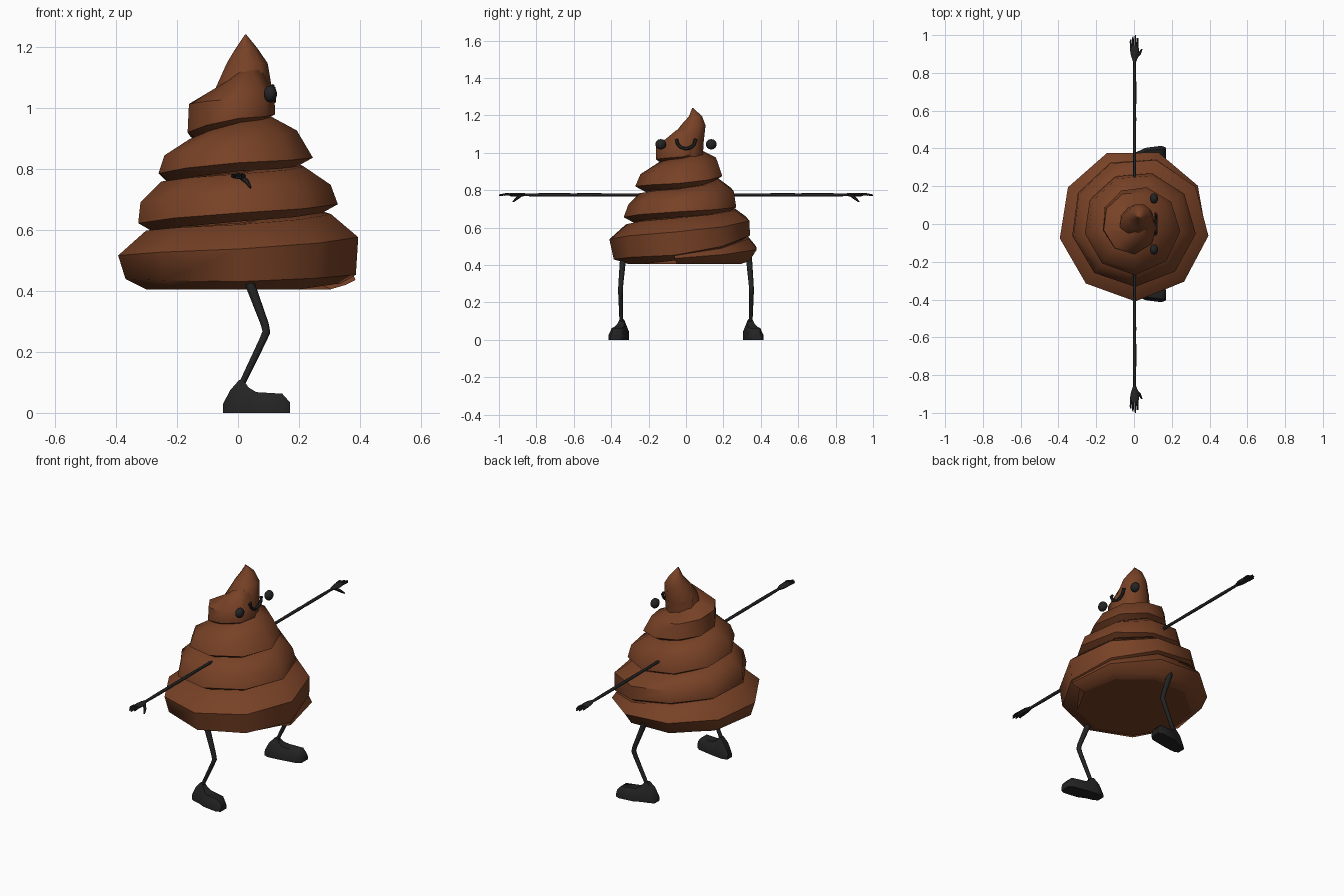
import bpy, bmesh, math
from mathutils import Vector

if "Cube" in bpy.data.objects:
    bpy.data.objects.remove(bpy.data.objects["Cube"])


def material(name, rgb):
    m = bpy.data.materials.new(name)
    m.diffuse_color = (*rgb, 1)
    m.use_nodes = True
    m.node_tree.nodes["Principled BSDF"].inputs["Base Color"].default_value = m.diffuse_color
    return m


BROWN = material("brown", (0.185, 0.053, 0.019))
BLACK = material("soft black", (0.017, 0.017, 0.018))


def finish(bm, name, mat, angle=50, recalc=True):
    if recalc:
        bmesh.ops.recalc_face_normals(bm, faces=bm.faces)
    me = bpy.data.meshes.new(name)
    bm.to_mesh(me)
    bm.free()
    ob = bpy.data.objects.new(name, me)
    bpy.context.collection.objects.link(ob)
    me.materials.append(mat)
    bpy.ops.object.select_all(action='DESELECT')
    ob.select_set(True)
    bpy.context.view_layer.objects.active = ob
    bpy.ops.object.shade_smooth_by_angle(angle=math.radians(angle))
    return ob


def loft(bm, rings):
    """Skin a list of point rings and cap both ends."""
    vr = [[bm.verts.new(p) for p in r] for r in rings]
    n = len(vr[0])
    for a, b in zip(vr, vr[1:]):
        for i in range(n):
            bm.faces.new((a[i], a[(i + 1) % n], b[(i + 1) % n], b[i]))
    bm.faces.new(vr[0][::-1])
    bm.faces.new(vr[-1])


def tube(bm, pts, radii, sides=8):
    """Round tube through points."""
    pts = [Vector(p) for p in pts]
    rings = []
    for i, p in enumerate(pts):
        d = (pts[min(i + 1, len(pts) - 1)] - pts[max(i - 1, 0)]).normalized()
        ref = Vector((1, 0, 0)) if abs(d.x) < 0.8 else Vector((0, 1, 0))
        a = d.cross(ref).normalized()
        b = d.cross(a)
        rings.append([p + radii[i] * (a * math.cos(t) + b * math.sin(t))
                      for t in (2 * math.pi * k / sides for k in range(sides))])
    loft(bm, rings)


# Coiled body: per quarter turn, (radius, height) of lower edge, bulge and top
COIL = [
    (.350, .420, .380, .435, .375, .450), (.350, .420, .393, .495, .340, .565),
    (.365, .440, .389, .513, .297, .595), (.377, .430, .400, .537, .313, .617),
    (.382, .455, .388, .580, .300, .655), (.345, .585, .340, .650, .260, .700),
    (.325, .617, .320, .686, .250, .755), (.325, .655, .300, .725, .243, .783),
    (.323, .687, .300, .750, .210, .810), (.265, .714, .254, .805, .180, .860),
    (.258, .780, .240, .838, .160, .890), (.265, .820, .238, .885, .140, .950),
    (.240, .838, .185, .930, .100, .975), (.190, .885, .168, .965, .070, 1.01),
    (.165, .913, .160, 1.01, .055, 1.055), (.158, .965, .158, 1.03, .060, 1.11),
    (.116, .980, .113, 1.045, .080, 1.13), (.075, 1.02, .095, 1.07, .070, 1.14),
    (.070, 1.05, .075, 1.06, .030, 1.13),
]


def coil_section(u):
    t = min(max((u + 360) / 90, 0), len(COIL) - 1.001)
    i = int(t)
    rl, zl, rm, zm, rt, zt = [a + (b - a) * (t - i) for a, b in zip(COIL[i], COIL[i + 1])]
    under = (.30, .405) if u < -20 else (max(rl - .05, .02), zl - .028)
    prof = [under, (rl, zl), (rm, zm), (rt, zt), (rt * .5, zt + .005)]
    c, s = math.cos(math.radians(u)), math.sin(math.radians(u))
    return [(r * 1.025 * c, r * 1.025 * s, z) for r, z in prof]


bm = bmesh.new()
cols = [[bm.verts.new(p) for p in coil_section(-369 + 40 * k)] for k in range(41)]
for a, b in zip(cols, cols[1:]):
    for j in range(4):
        bm.faces.new((a[j], b[j], b[j + 1], a[j + 1]))
bm.faces.new(cols[0])
bm.faces.new(cols[-1][::-1])
# flat underside
base = [bm.verts.new((.31 * math.cos(math.radians(31 + 40 * k)),
                      .31 * math.sin(math.radians(31 + 40 * k)), .405)) for k in range(9)]
bm.faces.new(base[::-1])
finish(bm, "coiled_body", BROWN, recalc=False)

# Curled tip
bm = bmesh.new()
tip = [(.98, .015, 0, .095), (1.06, .018, .005, .095), (1.146, .03, .04, .068),
       (1.195, .028, .052, .036), (1.24, .025, .035, .002)]
loft(bm, [[(cx + r * math.cos(math.radians(31 + 40 * k)),
            cy + r * math.sin(math.radians(31 + 40 * k)), z) for k in range(9)]
          for z, cx, cy, r in tip])
finish(bm, "curled_tip", BROWN)

# Smile
bm = bmesh.new()
arc = [math.radians(180 + 180 * k / 10) for k in range(11)]
tube(bm, [(.116, .05 * math.cos(t), 1.068 + .046 * math.sin(t)) for t in arc],
     [.007] + [.009] * 9 + [.007], 6)
for s in (-1, 1):
    tube(bm, [(.114, s * .059, 1.064), (.114, s * .041, 1.071)], [.007, .007], 6)
finish(bm, "smile", BLACK)

for s, side in ((-1, "right"), (1, "left")):
    # Eye
    bm = bmesh.new()
    bmesh.ops.create_uvsphere(bm, u_segments=10, v_segments=7, radius=1)
    for v in bm.verts:
        v.co = (.106 + .023 * v.co.x, s * .135 + .029 * v.co.y, 1.045 + .028 * v.co.z)
    finish(bm, side + "_eye", BLACK)

    # Arm with a slight elbow
    bm = bmesh.new()
    tube(bm, [(.003, s * y, .775) for y in (.15, .38, .56, .60, .64, .75, .88)],
         [.008, .008, .009, .008, .009, .009, .007])
    finish(bm, side + "_arm", BLACK)

    # Hand: palm, four fingers, thumb
    bm = bmesh.new()
    palm = [(.86, .003, .009, .008), (.89, .004, .020, .010),
            (.92, .003, .024, .010), (.945, .002, .021, .008)]
    loft(bm, [[(cx + w * math.cos(math.radians(45 * k)), s * y,
                .776 + h * math.sin(math.radians(45 * k))) for k in range(8)]
              for y, cx, w, h in palm])
    for x, end in ((-.016, .975), (-.005, .993), (.007, 1.0), (.018, .985)):
        tube(bm, [(x, s * .935, .777), (x * 1.1, s * .965, .778), (x * 1.1, s * end, .773)],
             [.006, .006, .004], 6)
    tube(bm, [(.012, s * .885, .772), (.030, s * .903, .757), (.041, s * .925, .738)],
         [.009, .008, .004], 6)
    finish(bm, side + "_hand", BLACK)

    # Bent leg
    bm = bmesh.new()
    tube(bm, [(.025, s * .335, .47), (.04, s * .338, .42), (.088, s * .349, .29),
              (.093, s * .35, .265), (.08, s * .35, .235), (.008, s * .345, .085)],
         [.016, .016, .013, .013, .012, .010])
    finish(bm, side + "_leg", BLACK)

    # Shoe: sections along x (x, centre y, half width, height, top width factor)
    bm = bmesh.new()
    shoe = [(-.049, .335, .022, .03, .7), (-.025, .338, .034, .075, .5),
            (.004, .342, .037, .108, .3), (.02, .346, .038, .104, .3),
            (.035, .350, .041, .083, .45), (.06, .358, .045, .068, .6),
            (.145, .371, .043, .063, .6), (.17, .376, .028, .035, .7)]
    shape = [(-1, 0), (1, 0), (1, .4), (0, 1), (0, 1), (-1, .4)]
    rings = []
    for x, cy, w, h, f in shoe:
        pts = [(-1, 0), (1, 0), (1, .4), (.5 + f / 2, .7), (f, 1), (-f, 1),
               (-.5 - f / 2, .7), (-1, .4)]
        rings.append([(x, s * (cy + w * a), h * b) for a, b in pts])
    loft(bm, rings)
    finish(bm, side + "_shoe", BLACK)
